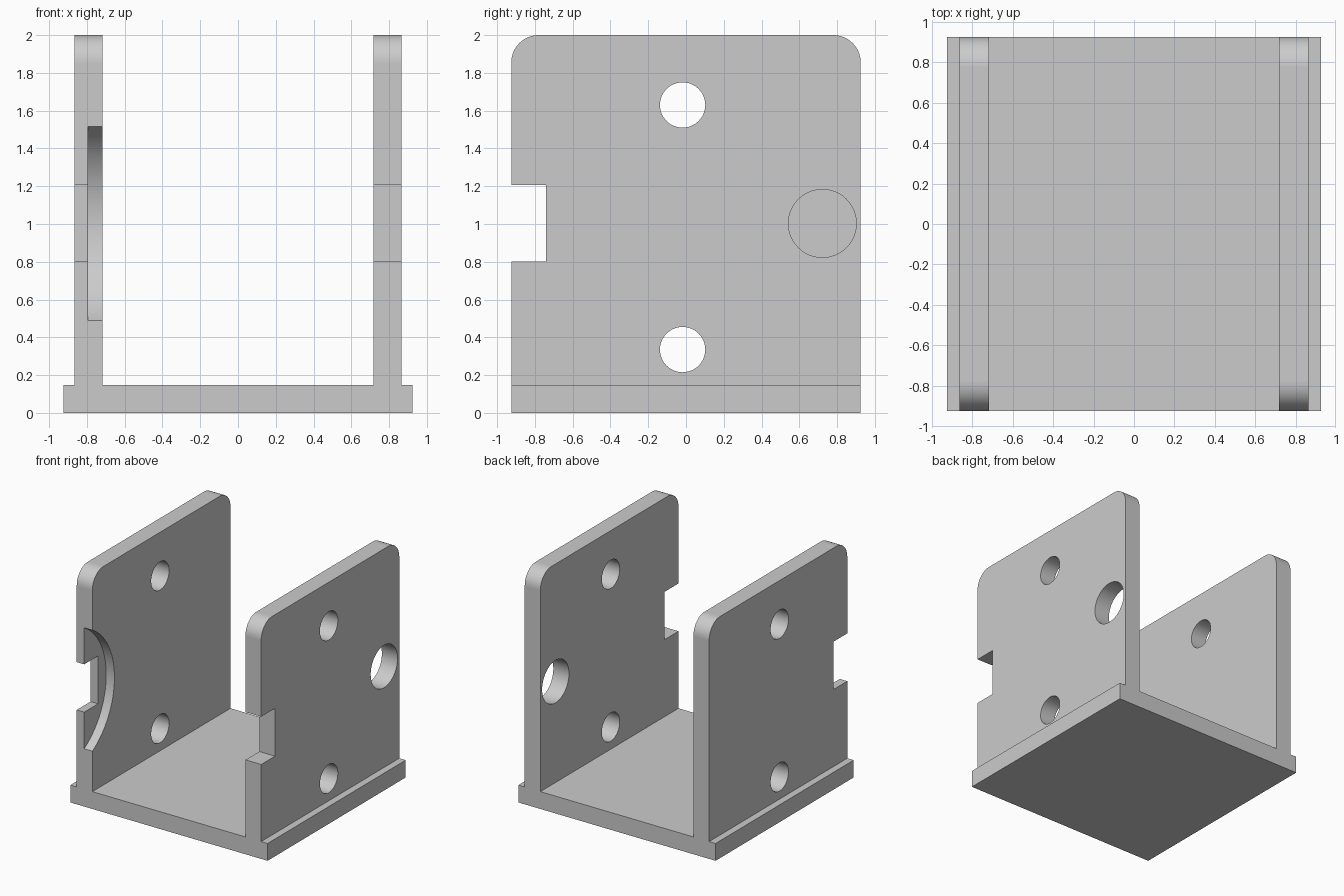
import bpy
import bmesh
import math

cube = bpy.data.objects.get("Cube")
if cube:
    bpy.data.objects.remove(cube, do_unlink=True)

HALF = 0.925       # half width and depth of the base
BASE = 0.147       # base thickness
OUT, INN = 0.865, 0.718   # outer and inner faces of the walls
TOP = 2.0

grey = bpy.data.materials.new("plain grey")
grey.use_nodes = True
colour = (0.6, 0.6, 0.6, 1)
grey.diffuse_color = colour
grey.node_tree.nodes["Principled BSDF"].inputs["Base Color"].default_value = colour

# U-shaped section with a small ledge on each side, extruded front to back
half = [(HALF, 0), (HALF, BASE), (OUT, BASE), (OUT, TOP), (INN, TOP), (INN, BASE)]
section = half + [(-x, z) for x, z in reversed(half)]
bm = bmesh.new()
face = bm.faces.new([bm.verts.new((x, -HALF, z)) for x, z in section])
ext = bmesh.ops.extrude_face_region(bm, geom=[face])
moved = [v for v in ext["geom"] if isinstance(v, bmesh.types.BMVert)]
bmesh.ops.translate(bm, vec=(0, 2 * HALF, 0), verts=moved)
bmesh.ops.recalc_face_normals(bm, faces=bm.faces)

# Rounded upper corners of both walls
corners = [e for e in bm.edges
           if all(v.co.z > TOP - 0.01 for v in e.verts)
           and abs(e.verts[0].co.y - e.verts[1].co.y) < 0.01]
bmesh.ops.bevel(bm, geom=corners, offset=0.145, segments=14,
                profile=0.5, affect='EDGES')
mesh = bpy.data.meshes.new("u_bracket")
bm.to_mesh(mesh)
bm.free()
bracket = bpy.data.objects.new("u_bracket", mesh)
bpy.context.collection.objects.link(bracket)
mesh.materials.append(grey)


def cut(cutter):
    """Subtract the cutter from the bracket, then discard it."""
    cutter.hide_render = True
    cutter.data.materials.append(grey)
    bpy.ops.object.select_all(action='DESELECT')
    bpy.context.view_layer.objects.active = bracket
    bracket.select_set(True)
    mod = bracket.modifiers.new("cut", 'BOOLEAN')
    mod.operation = 'DIFFERENCE'
    mod.solver = 'EXACT'
    mod.object = cutter
    bpy.ops.object.modifier_apply(modifier=mod.name)
    bpy.data.objects.remove(cutter, do_unlink=True)


def cut_disc(x0, x1, y, z, radius, sides=48):
    """Round cut running along x from x0 to x1."""
    bpy.ops.mesh.primitive_cylinder_add(
        vertices=sides, radius=radius, depth=x1 - x0,
        location=((x0 + x1) / 2, y, z), rotation=(0, math.pi / 2, 0))
    cut(bpy.context.object)


# Upper and lower bolt holes through both walls
for z in (1.63, 0.335):
    cut_disc(-1.2, 1.2, -0.018, z, 0.12)

# Large hole through the left wall only
cut_disc(0.5, 1.2, 0.722, 1.003, 0.18)

# Shallow round recess on the inside of the right wall, open at the front
cut_disc(-0.795, -0.5, -1.223, 1.003, 0.593, 96)

# Square notch in the front edge of both walls
bpy.ops.mesh.primitive_cube_add(size=1, location=(0, -0.99, 1.003))
notch = bpy.context.object
notch.scale = (2.4, 0.5, 0.405)
cut(notch)

# Smooth the curved strips, keep the flat faces flat
bpy.ops.object.select_all(action='DESELECT')
bracket.select_set(True)
bpy.context.view_layer.objects.active = bracket
bpy.ops.object.shade_smooth_by_angle(angle=math.radians(30))
for poly in bracket.data.polygons:
    poly.use_smooth = poly.area < 0.02
    poly.material_index = 0
